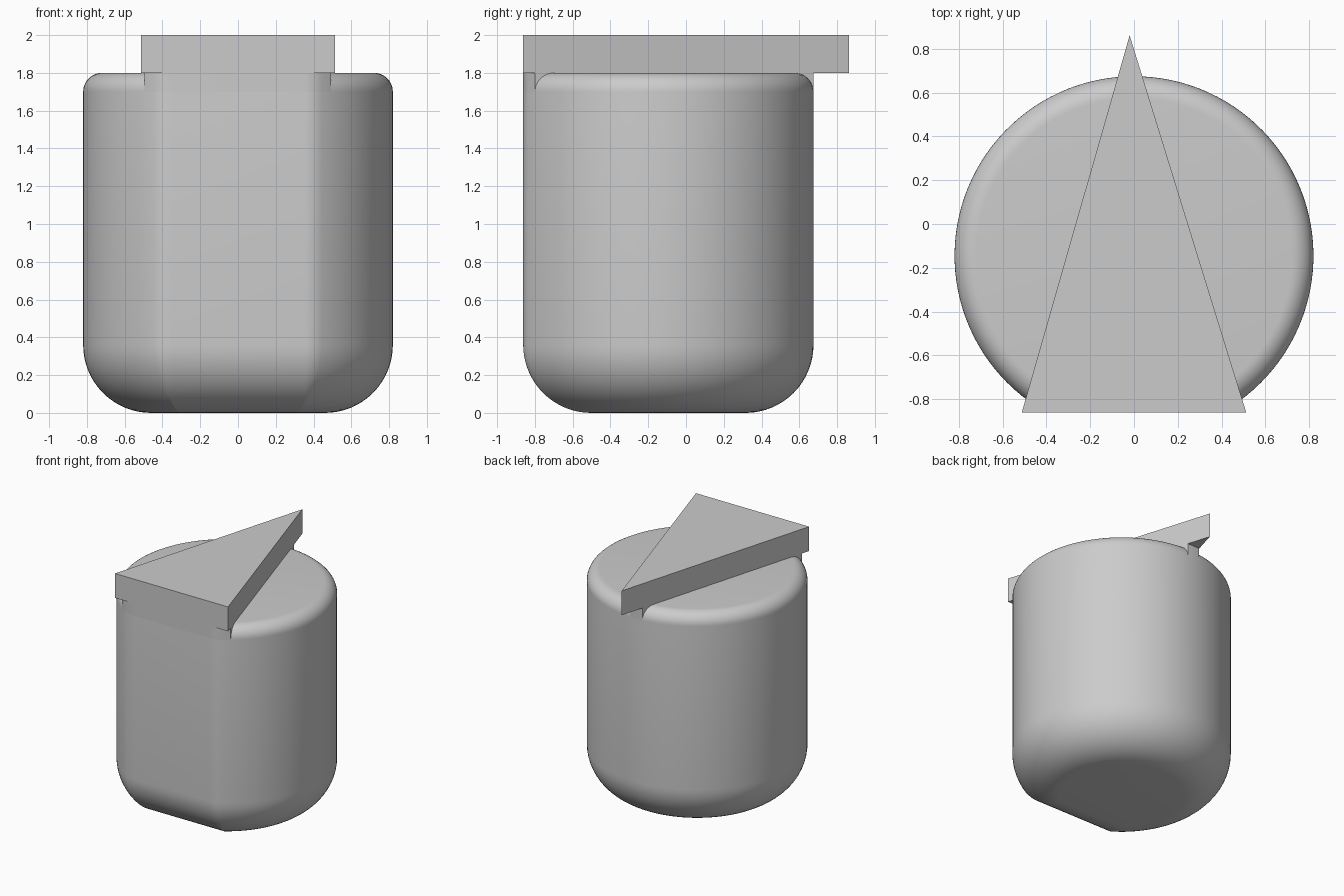
import bpy, bmesh, math
from mathutils import Vector

cube = bpy.data.objects.get("Cube")
if cube:
    bpy.data.objects.remove(cube, do_unlink=True)

grey = bpy.data.materials.new("plain_grey")
grey.use_nodes = True
grey.diffuse_color = (0.6, 0.6, 0.6, 1)
grey.node_tree.nodes["Principled BSDF"].inputs["Base Color"].default_value = (0.6, 0.6, 0.6, 1)

RADIUS, CENTRE_Y, FRONT_Y = 0.82, -0.145, -0.862
CORNER, BOTTOM_ROUND, TOP_ROUND = 0.17, 0.36, 0.10
SHOULDER, TOP = 1.8, 2.0
TRIANGLE = [(-0.513, -0.862), (0.513, -0.862), (-0.02, 0.862)]


def outline(inset):
    """Circle with a flat front and rounded corners, moved inward by inset."""
    r, flat = RADIUS - inset, CENTRE_Y - FRONT_Y - inset
    f = max(CORNER - inset, 0.002)
    cx, cy = math.sqrt((r - f) ** 2 - (flat - f) ** 2), f - flat
    join = math.atan2(cy, cx)
    right = []
    for i in range(8):                      # rounded front corner
        a = -math.pi / 2 + (join + math.pi / 2) * i / 8
        right.append((cx + f * math.cos(a), cy + f * math.sin(a)))
    for i in range(48):                     # main arc, up to the back
        a = join + (math.pi / 2 - join) * i / 48
        right.append((r * math.cos(a), r * math.sin(a)))
    left = [(-x, y) for x, y in reversed(right)]
    return [(x, y + CENTRE_Y) for x, y in right + [(0, r)] + left]


def loft(bm, rings):
    """Skin a list of (points, height) rings and cap both ends."""
    loops = [[bm.verts.new((x, y, z)) for x, y in pts] for pts, z in rings]
    for low, high in zip(loops, loops[1:]):
        for i in range(len(low)):
            j = (i + 1) % len(low)
            bm.faces.new((low[i], low[j], high[j], high[i]))
    bm.faces.new(loops[0][::-1])
    bm.faces.new(loops[-1])


def finish(bm, name, smooth):
    bmesh.ops.recalc_face_normals(bm, faces=bm.faces)
    mesh = bpy.data.meshes.new(name)
    bm.to_mesh(mesh)
    bm.free()
    mesh.materials.append(grey)
    obj = bpy.data.objects.new(name, mesh)
    bpy.context.collection.objects.link(obj)
    if smooth:
        bpy.ops.object.select_all(action='DESELECT')
        obj.select_set(True)
        bpy.context.view_layer.objects.active = obj
        bpy.ops.object.shade_smooth_by_angle(angle=math.radians(30))
    return obj


# Body: large rounding at the bottom, small rounding at the top
rings = []
for i in range(17):
    a = math.pi / 2 * i / 16
    rings.append((outline(BOTTOM_ROUND * (1 - math.sin(a))), BOTTOM_ROUND * (1 - math.cos(a))))
for i in range(11):
    a = math.pi / 2 * i / 10
    rings.append((outline(TOP_ROUND * (1 - math.cos(a))), SHOULDER - TOP_ROUND * (1 - math.sin(a))))
bm = bmesh.new()
loft(bm, rings)
finish(bm, "body", True)

# Unrounded part of the body wall that carries the pointer
bm = bmesh.new()
loft(bm, [(outline(0), SHOULDER - TOP_ROUND), (outline(0), SHOULDER)])
apex = Vector((*TRIANGLE[2], 0))
for corner, side in ((TRIANGLE[0], -1), (TRIANGLE[1], 1)):
    edge = apex - Vector((*corner, 0))
    normal = Vector((edge.y, -edge.x, 0)) * side
    cut = bmesh.ops.bisect_plane(bm, geom=bm.verts[:] + bm.edges[:] + bm.faces[:],
                                 plane_co=apex, plane_no=normal, clear_outer=True)
    edges = [e for e in cut["geom_cut"] if isinstance(e, bmesh.types.BMEdge)]
    bmesh.ops.holes_fill(bm, edges=[e for e in bm.edges if e.is_boundary], sides=0)
finish(bm, "pointer_support", True)

# Triangular pointer on top
bm = bmesh.new()
loft(bm, [(TRIANGLE, SHOULDER), (TRIANGLE, TOP)])
finish(bm, "pointer", False)
